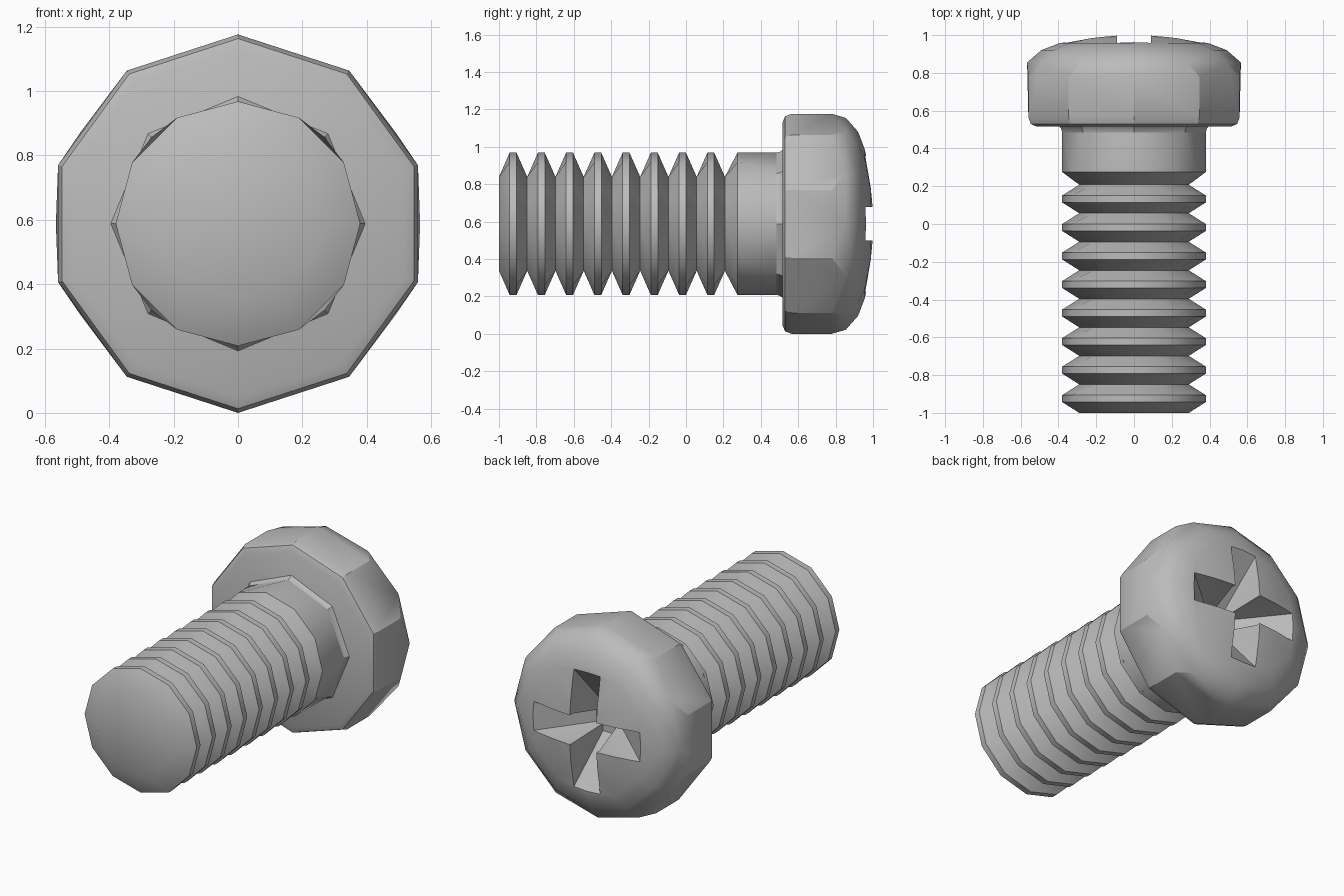
import bpy, bmesh
from math import sin, cos, pi, radians

if "Cube" in bpy.data.objects:
    bpy.data.objects.remove(bpy.data.objects["Cube"], do_unlink=True)

CZ = 0.588          # height of the bolt axis
R_CREST, R_ROOT = 0.38, 0.29

steel = bpy.data.materials.new("grey_steel")
steel.use_nodes = True
steel.diffuse_color = (0.5, 0.5, 0.5, 1)
steel.node_tree.nodes["Principled BSDF"].inputs["Base Color"].default_value = (0.5, 0.5, 0.5, 1)


def ring(y, r, n):
    """Regular polygon around the bolt axis, first corner on top."""
    return [(r * sin(2 * pi * i / n), y, CZ + r * cos(2 * pi * i / n)) for i in range(n)]


def make(name, bm):
    bmesh.ops.recalc_face_normals(bm, faces=bm.faces[:])
    mesh = bpy.data.meshes.new(name)
    bm.to_mesh(mesh)
    bm.free()
    mesh.materials.append(steel)
    obj = bpy.data.objects.new(name, mesh)
    bpy.context.collection.objects.link(obj)
    return obj


def loft(name, rings):
    """Skin rings of equal point count and cap both ends."""
    bm = bmesh.new()
    loops = [[bm.verts.new(p) for p in r] for r in rings]
    n = len(loops[0])
    for a, b in zip(loops, loops[1:]):
        for i in range(n):
            j = (i + 1) % n
            bm.faces.new((a[i], a[j], b[j], b[i]))
    bm.faces.new(loops[0])
    bm.faces.new(loops[-1])
    return make(name, bm)


def hull(name, rings):
    """Convex skin over rings of differing point counts."""
    bm = bmesh.new()
    for p in sum(rings, []):
        bm.verts.new(p)
    res = bmesh.ops.convex_hull(bm, input=bm.verts[:])
    spare = {g for g in res["geom_interior"] + res["geom_unused"]
             if isinstance(g, bmesh.types.BMVert)}
    bmesh.ops.delete(bm, geom=list(spare), context='VERTS')
    bmesh.ops.dissolve_limit(bm, angle_limit=radians(1), verts=bm.verts[:], edges=bm.edges[:])
    return make(name, bm)


def activate(obj):
    bpy.ops.object.select_all(action='DESELECT')
    obj.select_set(True)
    bpy.context.view_layer.objects.active = obj


def root(y):
    """Hexagonal thread root with a point at the middle of each side."""
    return [(R_ROOT * k * sin(a), y, CZ + R_ROOT * k * cos(a))
            for i in range(12)
            for a, k in [(i * pi / 6, 1 if i % 2 else cos(pi / 6))]]


# Threaded shank: eight sharp crests
pitch = 0.151
rings = []
for i in range(8):
    y = -1 + i * pitch
    rings += [root(y), ring(y + 0.057, R_CREST, 12), ring(y + 0.094, R_CREST, 12)]
rings += [root(-1 + 8 * pitch), ring(0.275, R_CREST, 12), ring(0.3, R_CREST, 12)]
thread = loft("threaded_shank", rings)

# Plain neck, twelve sides blending to eight, with a small flare at the head
neck = hull("neck", [ring(0.275, R_CREST, 12), ring(0.485, R_CREST, 8)])
flare = loft("neck_flare", [ring(0.484, R_CREST, 8), ring(0.505, 0.386, 8), ring(0.52, 0.4, 8)])

# Ten-sided head with a rounded rim and a domed top
head = hull("head", [
    ring(0.515, 0.54, 10), ring(0.53, 0.575, 10), ring(0.565, 0.588, 10),
    ring(0.78, 0.588, 10), ring(0.855, 0.566, 12), ring(0.92, 0.492, 12),
    ring(0.957, 0.395, 12), ring(0.988, 0.22, 10), ring(1.0, 0.1, 8)])


# Cross-shaped drive recess, tapering to a small floor
def cross(y, arm, half):
    pts = []
    for q in range(4):
        c, s = round(cos(q * pi / 2)), round(sin(q * pi / 2))
        for u, v in ((half, half), (arm, -half), (arm, half)):
            if u == half:
                v = -half
            pts.append((u * c - v * s, y, CZ + u * s + v * c))
    return pts


cutter = loft("recess_cutter", [cross(0.74, 0.09, 0.045), cross(0.967, 0.37, 0.09), cross(1.1, 0.37, 0.09)])
cutter.hide_render = True
cut = head.modifiers.new("recess", 'BOOLEAN')
cut.operation = 'DIFFERENCE'
cut.solver = 'EXACT'
cut.object = cutter
activate(head)
bpy.ops.object.modifier_apply(modifier="recess")
bpy.data.objects.remove(cutter, do_unlink=True)

# Soft shading with crisp creases
for obj in (thread, neck, flare, head):
    activate(obj)
    bpy.ops.object.shade_smooth_by_angle(angle=radians(32))
